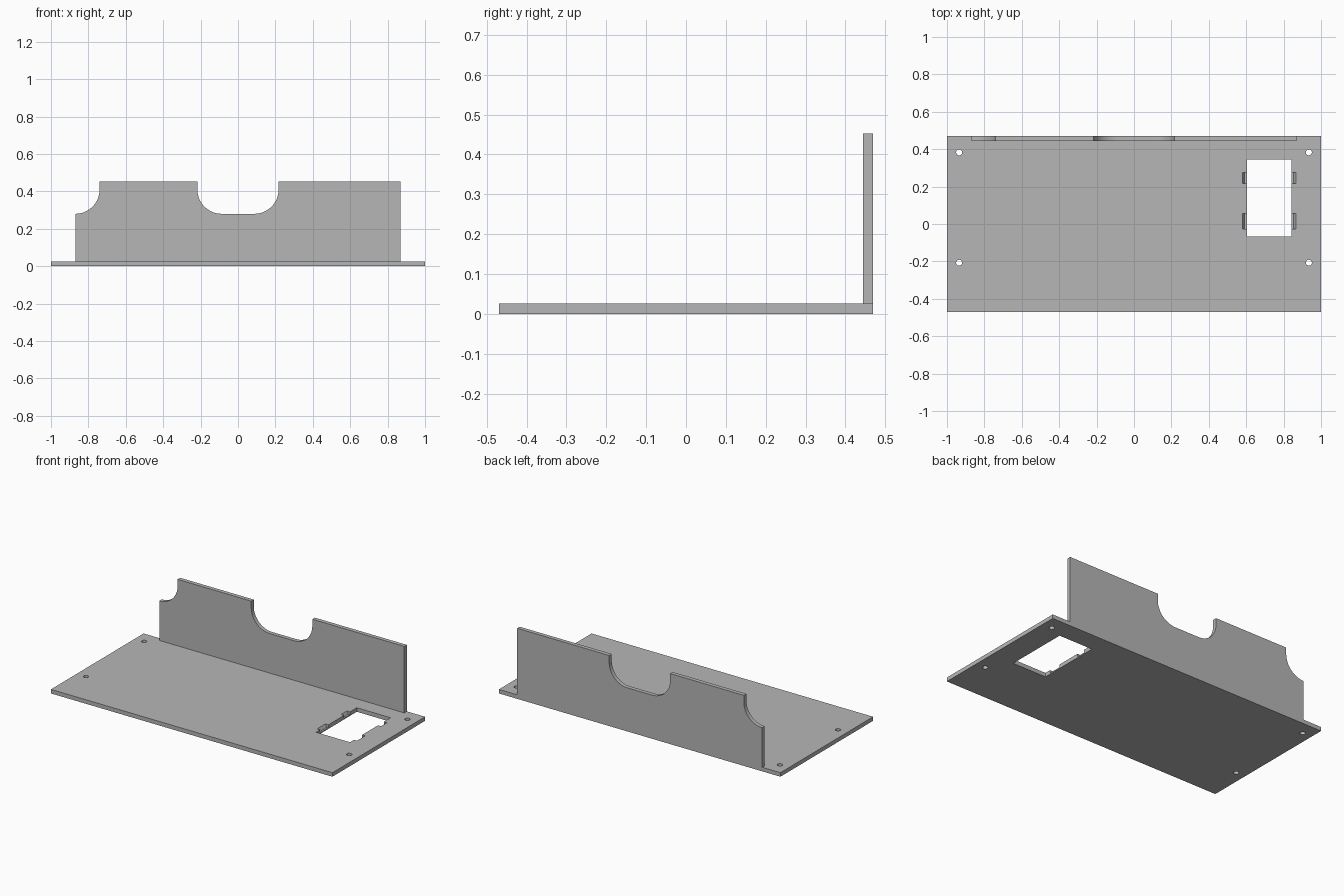
import bpy, bmesh, math
from mathutils import Matrix, Vector

cube = bpy.data.objects.get("Cube")
if cube:
    bpy.data.objects.remove(cube, do_unlink=True)

T = 0.026                  # sheet thickness
HALF_Y = 0.47
HOLE_X, HOLE_Y = 0.723, 0.138

grey = bpy.data.materials.new("plain grey")
grey.use_nodes = True
grey.diffuse_color = (0.47, 0.47, 0.47, 1)
grey.node_tree.nodes["Principled BSDF"].inputs["Base Color"].default_value = grey.diffuse_color


def prism(name, outline, y0, y1):
    """Extrude an outline in the x-z plane from y0 to y1."""
    bm = bmesh.new()
    face = bm.faces.new([bm.verts.new((x, y0, z)) for x, z in outline])
    out = bmesh.ops.extrude_face_region(bm, geom=[face])
    moved = [v for v in out["geom"] if isinstance(v, bmesh.types.BMVert)]
    bmesh.ops.translate(bm, verts=moved, vec=(0, y1 - y0, 0))
    bmesh.ops.recalc_face_normals(bm, faces=bm.faces)
    return finish(name, bm)


def finish(name, bm):
    mesh = bpy.data.meshes.new(name)
    bm.to_mesh(mesh)
    bm.free()
    mesh.materials.append(grey)
    obj = bpy.data.objects.new(name, mesh)
    bpy.context.scene.collection.objects.link(obj)
    return obj


def box(name, x0, x1, y0, y1, z0, z1):
    return prism(name, [(x0, z0), (x1, z0), (x1, z1), (x0, z1)], y0, y1)


def arc(cx, cz, r, start, end, steps=16):
    angles = [math.radians(start + (end - start) * i / steps) for i in range(steps + 1)]
    return [(cx + r * math.cos(a), cz + r * math.sin(a)) for a in angles]


def cut(target, cutter):
    mod = target.modifiers.new(cutter.name, 'BOOLEAN')
    mod.operation, mod.solver, mod.object = 'DIFFERENCE', 'EXACT', cutter
    bpy.context.view_layer.objects.active = target
    bpy.ops.object.modifier_apply(modifier=mod.name)
    bpy.data.objects.remove(cutter, do_unlink=True)


# Base plate with a rectangular opening
base = box("base_plate", -1, 1, -HALF_Y, HALF_Y, 0, T)
cut(base, box("opening_cutter", HOLE_X - 0.12, HOLE_X + 0.12,
              HOLE_Y - 0.206, HOLE_Y + 0.206, -0.1, 0.1))

# Shallow clip recesses with sloping ends, on both sides of the opening
for y0, y1 in ((0.216, 0.275), (-0.028, 0.056)):
    for s in (-1, 1):
        profile = [(0.10, 0.008), (0.131, 0.008), (0.142, T), (0.142, 0.05), (0.10, 0.05)]
        cut(base, prism("recess_cutter", [(HOLE_X + s * x, z) for x, z in profile], y0, y1))

# Screw holes near the edges
for x in (-0.935, 0.935):
    for y in (-0.207, 0.383):
        bm = bmesh.new()
        bmesh.ops.create_cone(bm, cap_ends=True, segments=32, radius1=0.016, radius2=0.016,
                              depth=0.2, matrix=Matrix.Translation(Vector((x, y, 0))))
        cut(base, finish("screw_hole_cutter", bm))

# Upright rear panel with a rounded centre notch and a scooped corner
W, TOP, R, C = 0.87, 0.453, 0.13, 0.41
outline = [(-W, T), (W, T), (W, TOP), (0.217, TOP)]
outline += arc(0.087, C, R, 0, -90)
outline += arc(-0.087, C, R, -90, -180)
outline += [(-0.217, TOP), (-W + R, TOP)]
outline += arc(-W, C, R, 0, -90)
panel = prism("rear_panel", outline, HALF_Y - T, HALF_Y)

# Smooth the arcs while keeping the edges crisp
for obj in (base, panel):
    bpy.ops.object.select_all(action='DESELECT')
    obj.select_set(True)
    bpy.context.view_layer.objects.active = obj
    bpy.ops.object.shade_smooth_by_angle(angle=math.radians(30))
